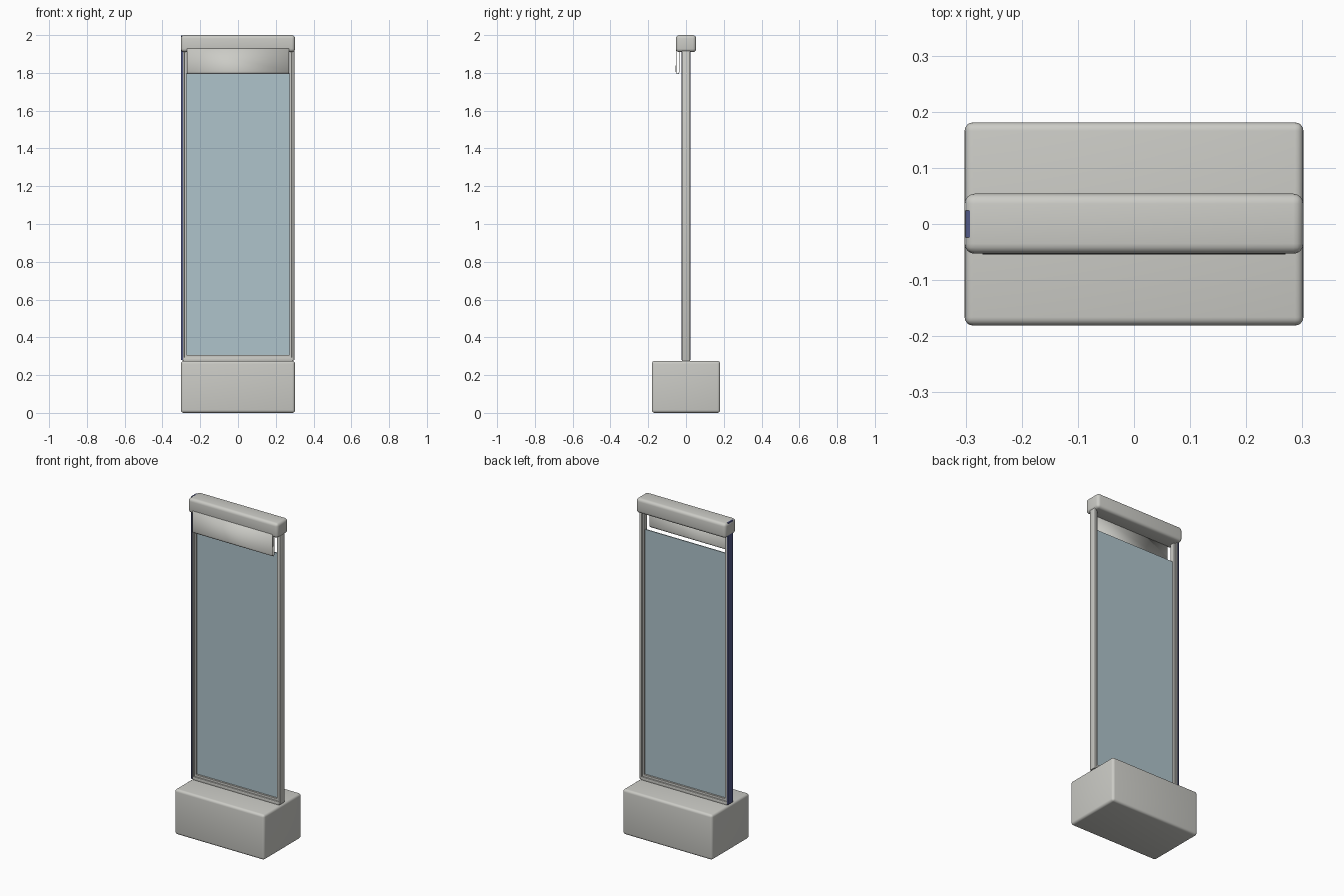
import bpy, bmesh, math

if "Cube" in bpy.data.objects:
    bpy.data.objects.remove(bpy.data.objects["Cube"])

def mat(name, c):
    m = bpy.data.materials.new(name)
    m.diffuse_color = (*c, 1)
    m.use_nodes = True
    m.node_tree.nodes["Principled BSDF"].inputs["Base Color"].default_value = m.diffuse_color
    return m

GREY = mat("warm_grey", (0.60, 0.60, 0.565))
GLASS = mat("pale_blue_glass", (0.43, 0.55, 0.60))
BLUE = mat("dark_blue", (0.085, 0.10, 0.24))

def box(name, x, y, z, material, bevel=0.0, seg=4):
    """Box from (min, max) ranges, optionally with rounded edges."""
    bm = bmesh.new()
    bmesh.ops.create_cube(bm, size=1)
    for v in bm.verts:
        v.co = [(r[0] + r[1]) / 2 + c * (r[1] - r[0]) for r, c in zip((x, y, z), v.co)]
    if bevel:
        bmesh.ops.bevel(bm, geom=bm.edges[:], offset=bevel, segments=seg,
                        profile=0.5, affect='EDGES')
    me = bpy.data.meshes.new(name)
    bm.to_mesh(me)
    bm.free()
    return finish(name, me, material, bool(bevel))

def finish(name, me, material, smooth):
    ob = bpy.data.objects.new(name, me)
    bpy.context.collection.objects.link(ob)
    me.materials.append(material)
    if smooth:
        bpy.ops.object.select_all(action='DESELECT')
        ob.select_set(True)
        bpy.context.view_layer.objects.active = ob
        bpy.ops.object.shade_smooth_by_angle(angle=math.radians(40))
    return ob

# Heavy base and top header
box("base", (-0.302, 0.302), (-0.181, 0.181), (0, 0.275), GREY, 0.015)
box("header", (-0.302, 0.302), (-0.053, 0.054), (1.91, 2.0), GREY, 0.018)

# Stepped side posts
for side, s in (("left", -1), ("right", 1)):
    def span(a, b):
        return tuple(sorted((s * a, s * b)))
    box(side + "_post", span(0.284, 0.298), (-0.022, 0.022), (0.277, 1.93), GREY, 0.003, 2)
    box(side + "_post_lip", span(0.273, 0.286), (-0.014, 0.014), (0.28, 1.93), GREY)

# Bottom rail with a narrower lip holding the pane
box("bottom_rail", (-0.29, 0.29), (-0.022, 0.022), (0.273, 0.294), GREY, 0.003, 2)
box("bottom_rail_lip", (-0.28, 0.28), (-0.014, 0.014), (0.29, 0.307), GREY)

# Glass pane
box("pane", (-0.279, 0.279), (-0.003, 0.003), (0.295, 1.797), GLASS)

# Dark blue strip on the outside of the left post, showing through the header's edge
box("side_strip", (-0.3005, -0.2925), (-0.024, 0.024), (0.28, 1.998), BLUE)

# Hanging loop of sheet under the header: U profile swept across the width
path = [(-0.052, 1.93), (-0.053, 1.81)]
path += [(-0.0445 - 0.0085 * math.cos(a), 1.806 - 0.010 * math.sin(a))
         for a in [math.pi * i / 8 for i in range(9)]]
path += [(-0.036, 1.81), (-0.037, 1.93)]
bm = bmesh.new()
rows = [[bm.verts.new((x, y, z)) for y, z in path] for x in (-0.27, 0.27)]
for i in range(len(path) - 1):
    bm.faces.new((rows[0][i], rows[0][i + 1], rows[1][i + 1], rows[1][i]))
bmesh.ops.recalc_face_normals(bm, faces=bm.faces[:])
me = bpy.data.meshes.new("hanging_sheet")
bm.to_mesh(me)
bm.free()
sheet = finish("hanging_sheet", me, GREY, True)
mod = sheet.modifiers.new("thickness", 'SOLIDIFY')
mod.thickness = 0.003
mod.offset = 0
